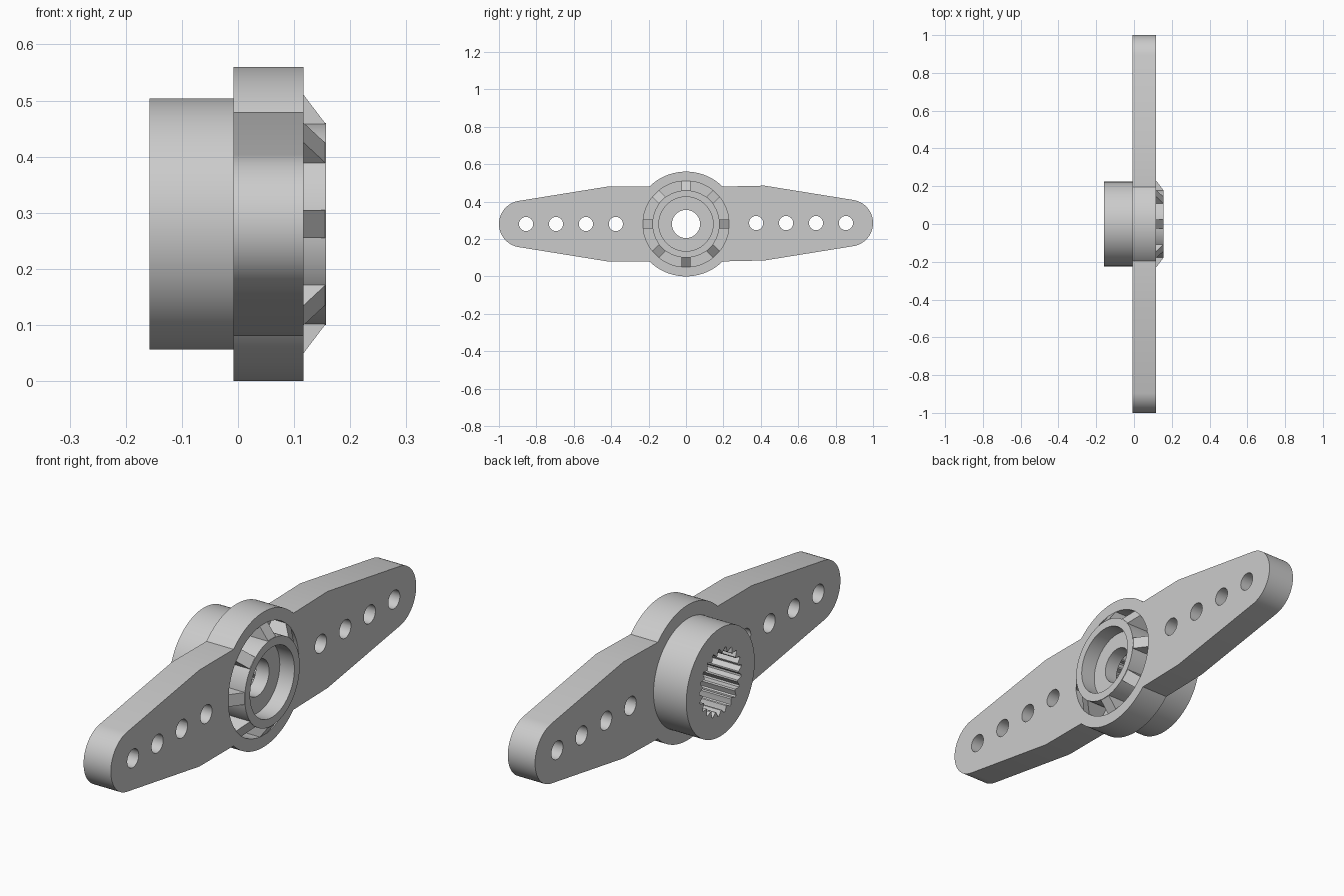
import bpy, bmesh, math
from mathutils import Matrix

if "Cube" in bpy.data.objects:
    bpy.data.objects.remove(bpy.data.objects["Cube"])

CZ = 0.28                     # height of the hub axis
BACK, FACE = -0.008, 0.117    # arm thickness along x
GROOVE = 0.055                # floor of the ring groove

gray = bpy.data.materials.new("light gray plastic")
gray.use_nodes = True
color = (0.6, 0.6, 0.6, 1)
gray.diffuse_color = color
gray.node_tree.nodes["Principled BSDF"].inputs["Base Color"].default_value = color


def finish(bm, name, smooth=True):
    bmesh.ops.recalc_face_normals(bm, faces=bm.faces)
    mesh = bpy.data.meshes.new(name)
    bm.to_mesh(mesh)
    bm.free()
    obj = bpy.data.objects.new(name, mesh)
    bpy.context.collection.objects.link(obj)
    mesh.materials.append(gray)
    bpy.ops.object.select_all(action="DESELECT")
    obj.select_set(True)
    bpy.context.view_layer.objects.active = obj
    if smooth:
        bpy.ops.object.shade_smooth_by_angle(angle=math.radians(30))
    return obj


def prism(bm, points, start, step):
    """Extrude a closed outline of 3D points along a step vector."""
    face = bm.faces.new([bm.verts.new((p[0] + start[0], p[1] + start[1], p[2] + start[2]))
                         for p in points])
    new = bmesh.ops.extrude_face_region(bm, geom=[face])["geom"]
    bmesh.ops.translate(bm, vec=step, verts=[v for v in new if isinstance(v, bmesh.types.BMVert)])


def arc(radius, start, end, steps, center=0):
    angles = [math.radians(start + (end - start) * i / steps) for i in range(steps + 1)]
    return [(center + radius * math.cos(a), radius * math.sin(a)) for a in angles]


# Hub: one closed lathe profile of (x, radius); the splined bore varies with angle
TEETH = 21
TOOTH = [0.138, 0.138, 0.128, 0.118, 0.118, 0.128]
SEGMENTS = TEETH * len(TOOTH)
profile = [(-0.158, None), (-0.158, 0.224), (BACK, 0.224), (BACK, 0.28), (FACE, 0.28),
           (FACE, 0.23), (GROOVE, 0.23), (GROOVE, 0.18), (0.157, 0.18), (0.157, 0.145),
           (0.09, 0.145), (0.09, 0.075), (0.03, 0.075), (0.03, None)]
bm = bmesh.new()
rings = []
for i in range(SEGMENTS):
    a = math.tau * i / SEGMENTS
    ring = []
    for x, radius in profile:
        r = radius or TOOTH[i % len(TOOTH)]
        ring.append(bm.verts.new((x, r * math.cos(a), CZ + r * math.sin(a))))
    rings.append(ring)
for i, ring in enumerate(rings):
    after = rings[(i + 1) % SEGMENTS]
    for j in range(len(profile)):
        k = (j + 1) % len(profile)
        bm.faces.new((ring[j], ring[k], after[k], after[j]))
finish(bm, "splined_hub")

# Eight sloped ribs bridging the groove
bm = bmesh.new()
rib = [(GROOVE - 0.01, 0.17), (GROOVE - 0.01, 0.235), (FACE, 0.23), (0.155, 0.18), (0.155, 0.17)]
for i in range(8):
    old = set(bm.verts)
    prism(bm, [(x, 0, r) for x, r in rib], (0, -0.025, 0), (0, 0.05, 0))
    turn = Matrix.Translation((0, 0, CZ)) @ Matrix.Rotation(math.tau * i / 8, 4, "X")
    bmesh.ops.transform(bm, matrix=turn, verts=[v for v in bm.verts if v not in old])
finish(bm, "hub_ribs", smooth=False)

# Tapered arms with rounded tips and four screw holes each
for side, label, lift in ((-1, "front", 0), (1, "back", 0.005)):
    outline = arc(0.279, 45.8, -45.8, 24)
    outline += [(0.42, -0.2)] + arc(0.125, -80.5, 80.5, 32, 0.875) + [(0.42, 0.2)]
    bm = bmesh.new()
    prism(bm, [(0, side * y, CZ + z + (lift if y > 0.3 else 0)) for y, z in outline],
          (BACK, 0, 0), (FACE - BACK, 0, 0))
    arm = finish(bm, label + "_arm", smooth=False)

    bm = bmesh.new()
    for n in range(4):
        hole = arc(0.038, 0, 348.75, 31, 0.375 + 0.16 * n)
        prism(bm, [(0, side * y, CZ + z + lift) for y, z in hole], (-0.1, 0, 0), (0.3, 0, 0))
    cutter = finish(bm, label + "_hole_cutter", smooth=False)

    cut = arm.modifiers.new("holes", "BOOLEAN")
    cut.operation, cut.solver, cut.object = "DIFFERENCE", "EXACT", cutter
    bpy.context.view_layer.objects.active = arm
    bpy.ops.object.modifier_apply(modifier=cut.name)
    bpy.data.objects.remove(cutter)
    bpy.ops.object.select_all(action="DESELECT")
    arm.select_set(True)
    bpy.ops.object.shade_smooth_by_angle(angle=math.radians(30))
